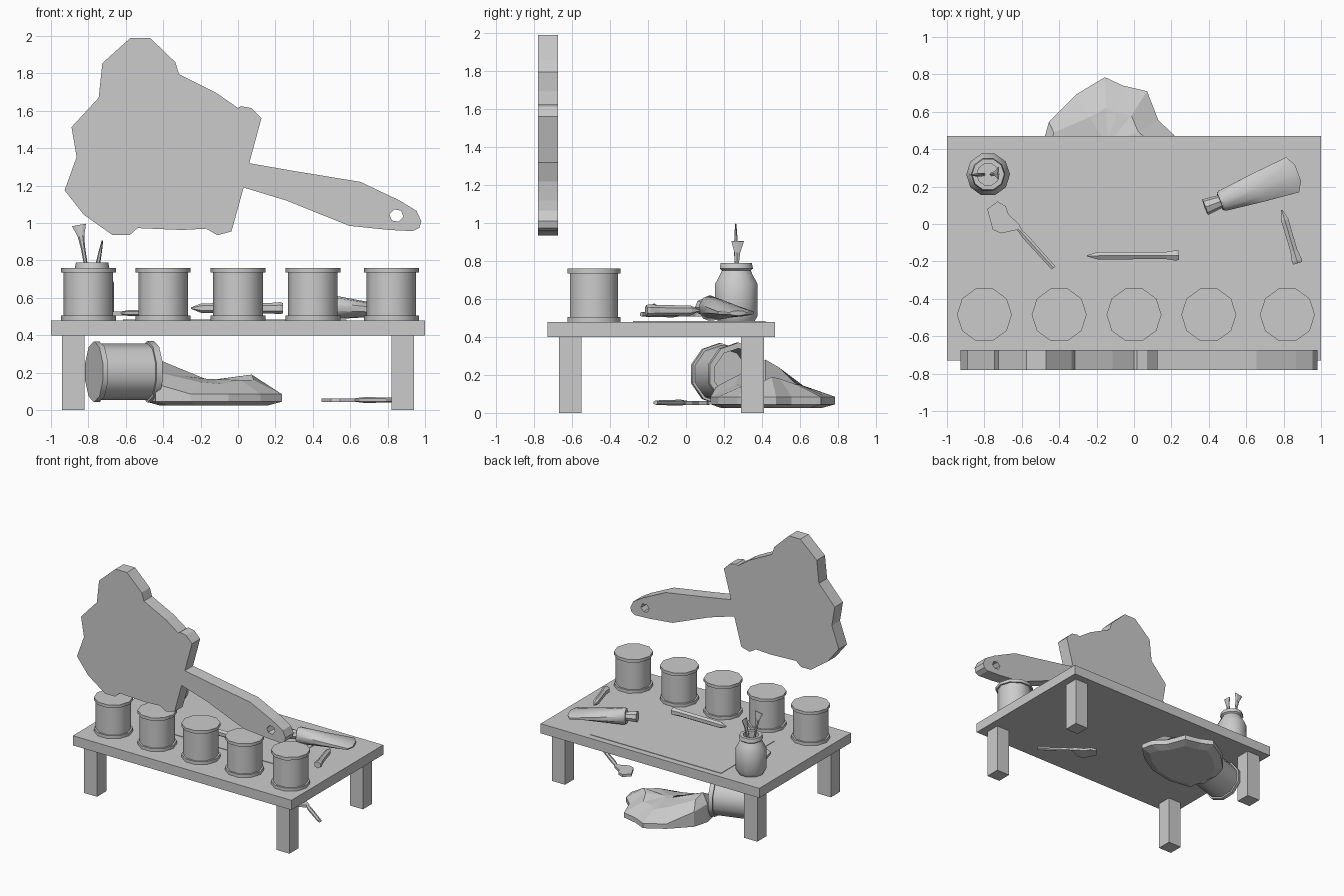
import bpy, bmesh
from math import sin, cos, tau, radians, atan2
from mathutils import Matrix, Vector

if "Cube" in bpy.data.objects:
    bpy.data.objects.remove(bpy.data.objects["Cube"])


def finish(name, bm, smooth=None):
    bmesh.ops.recalc_face_normals(bm, faces=bm.faces)
    me = bpy.data.meshes.new(name)
    bm.to_mesh(me)
    bm.free()
    ob = bpy.data.objects.new(name, me)
    bpy.context.collection.objects.link(ob)
    if smooth:
        bpy.ops.object.select_all(action='DESELECT')
        ob.select_set(True)
        bpy.context.view_layer.objects.active = ob
        bpy.ops.object.shade_smooth_by_angle(angle=radians(smooth))
    return ob


def box(name, x0, x1, y0, y1, z0, z1):
    bm = bmesh.new()
    m = Matrix.Translation(((x0 + x1) / 2, (y0 + y1) / 2, (z0 + z1) / 2))
    bmesh.ops.create_cube(bm, size=1, matrix=m @ Matrix.Diagonal((x1 - x0, y1 - y0, z1 - z0, 1)))
    return finish(name, bm)


def skin(name, rings, smooth=None):
    """Closed solid through a list of equal-length point rings."""
    bm = bmesh.new()
    rows = [[bm.verts.new(p) for p in r] for r in rings]
    n = len(rows[0])
    for a, b in zip(rows, rows[1:]):
        for i in range(n):
            j = (i + 1) % n
            bm.faces.new((a[i], a[j], b[j], b[i]))
    bm.faces.new(rows[0][::-1])
    bm.faces.new(rows[-1])
    return finish(name, bm, smooth)


def loft(name, mat, n, sections, smooth=None):
    """Sections are (distance along local z, radius x, radius y)."""
    return skin(name, [[mat @ Vector((rx * cos(tau * i / n), ry * sin(tau * i / n), d))
                        for i in range(n)] for d, rx, ry in sections], smooth)


def aim(a, b):
    """Matrix at a with local z towards b and local x vertical-ish."""
    z = (Vector(b) - Vector(a)).normalized()
    side = Vector((0, 0, 1)).cross(z).normalized()
    up = z.cross(side)
    m = Matrix((up, side, z)).transposed().to_4x4()
    return Matrix.Translation(a) @ m


# Table
box("table_top", -1, 1, -0.73, 0.47, 0.40, 0.48)
for sx in (-0.88, 0.88):
    for name, y in (("front", -0.61), ("back", 0.35)):
        box(name + "_leg", sx - 0.06, sx + 0.06, y - 0.06, y + 0.06, 0, 0.40)
box("paper_sheet", -0.615, 0.58, -0.28, 0.42, 0.478, 0.484)

# Row of paint cans
can = [(0, .147), (.025, .147), (.025, .133), (.255, .133), (.255, .147), (.28, .147)]
for x in (-0.8, -0.4, 0, 0.4, 0.82):
    loft("paint_can", Matrix.Translation((x, -0.485, 0.48)), 10, [(d, r, r) for d, r in can], 40)

# Large flat paintbrush sign with a hole in the handle
outline = [(-.575, 1.99), (-.47, 1.99), (-.335, 1.86), (-.315, 1.795), (-.115, 1.695), (0, 1.615),
           (.015, 1.625), (.07, 1.615), (.125, 1.56), (.06, 1.32), (.29, 1.28), (.655, 1.22),
           (.865, 1.12), (.955, 1.065), (.98, 1.01), (.97, .975), (.935, .957), (.81, .963),
           (.595, .985), (.26, 1.12), (.03, 1.19), (-.035, .955), (-.11, .935), (-.17, .97),
           (-.30, .963), (-.537, .973), (-.58, .935), (-.67, .935), (-.825, 1.045), (-.927, 1.175),
           (-.863, 1.353), (-.89, 1.513), (-.745, 1.67), (-.725, 1.855)]
hole = [(.847 + .038 * cos(tau * i / 6 - .2), 1.04 + .035 * sin(tau * i / 6 - .2)) for i in range(6)]
bm = bmesh.new()
for loop in (outline, hole):
    vs = [bm.verts.new((x, -0.78, z)) for x, z in loop]
    for i, v in enumerate(vs):
        bm.edges.new((v, vs[(i + 1) % len(vs)]))
bmesh.ops.triangle_fill(bm, edges=bm.edges[:], use_beauty=True, use_dissolve=False)
ext = bmesh.ops.extrude_face_region(bm, geom=bm.faces[:], use_keep_orig=True)
bmesh.ops.translate(bm, vec=(0, 0.107, 0), verts=[v for v in ext["geom"] if isinstance(v, bmesh.types.BMVert)])
finish("brush_sign", bm)

# Water jar, hollow, with brushes standing in it
jar = [(0, .1), (.03, .117), (.2, .117), (.245, .092), (.27, .08), (.28, .092), (.31, .086),
       (.31, .06), (.24, .06)]
loft("brush_jar", Matrix.Translation((-0.78, 0.265, 0.48)), 10, [(d, r, r) for d, r in jar], 40)


def small_brush(name, a, b, flat_x):
    m, length = aim(a, b), (Vector(b) - Vector(a)).length
    m = Matrix.Translation(a) @ Vector((0, 0, 1)).rotation_difference(Vector(b) - Vector(a)).to_matrix().to_4x4()
    secs = [(0, .008, .008), (length - .12, .012, .012), (length - .06, .018, .009), (length, .038, .004)]
    if not flat_x:
        secs = [(d, ry, rx) for d, rx, ry in secs]
    loft(name, m, 6, secs)


small_brush("wide_brush", (-0.80, 0.265, 0.70), (-0.85, 0.262, 0.99), True)
small_brush("short_brush", (-0.765, 0.265, 0.70), (-0.725, 0.272, 0.905), False)

# Paint tube: round shoulder flattening to a wide crimp
m = aim((0.38, 0.09, 0.558), (0.88, 0.275, 0.525))
loft("tube_cap", m, 8, [(0, .045, .045), (.075, .036, .036), (.1, .036, .036)])
loft("paint_tube", m, 10, [(.085, .06, .05), (.1, .068, .06), (.3, .045, .085), (.5, .02, .105),
                           (.53, .013, .05)], 35)

# Pencils
for a, b in (((-0.25, -0.17, 0.545), (0.24, -0.168, 0.545)), ((0.79, 0.075, 0.54), (0.875, -0.21, 0.54))):
    L = (Vector(b) - Vector(a)).length
    loft("pencil", aim(a, b), 6, [(0, .004, .004), (.055, .026, .023), (L - .07, .028, .022),
                                 (L - .015, .032, .032), (L, .028, .028)])


# Palette knives, one on the table and one fallen beneath it
def palette_knife(name, mat):
    head = [(-.785, .08), (-.73, .12), (-.685, .095), (-.67, .05), (-.615, .0), (-.595, -.04),
            (-.62, -.03), (-.71, -.05), (-.755, -.03)]
    skin(name + "_blade", [[mat @ Vector((x, y, z)) for x, y in head] for z in (0, .02)])
    loft(name + "_handle", mat @ aim((-.62, -.025, .012), (-.43, -.235, .012)), 6,
         [(0, .01, .009), (.06, .016, .017), (.283, .012, .015)])


palette_knife("table_knife", Matrix.Translation((0, 0, 0.507)))
palette_knife("fallen_knife", Matrix.Translation((0.86, -0.165, 0.042)) @ Matrix.Rotation(radians(12), 4, 'Z')
              @ Matrix.Translation((0.43, 0.24, 0)))

# Tipped-over open can
m = aim((-0.77, 0.175, 0.205), (-0.455, 0.275, 0.205))
tipped = [(0, .163), (.03, .163), (.03, .15), (.3, .15), (.3, .165), (.335, .165), (.335, .135), (.06, .135)]
loft("tipped_can", m, 10, [(d, r, r) for d, r in tipped], 40)

# Spilled paint: low outline rising to a ridge that runs from the can mouth
spill = [(-.44, .16, .20), (-.25, .13, .15), (-.05, .17, .14), (.12, .27, .16), (.235, .38, .16),
         (.215, .475, .19), (.13, .555, .18), (.07, .71, .15), (-.06, .74, .15), (-.155, .785, .14),
         (-.305, .695, .16), (-.455, .545, .24), (-.49, .42, .28)]
cx, cy = -0.14, 0.42
skin("paint_spill", [
    [(cx + .8 * (x - cx), cy + .8 * (y - cy), .025) for x, y, h in spill],
    [(x, y, .045) for x, y, h in spill],
    [(x, y, .085 if x > -.4 else h * .7) for x, y, h in spill],
    [(cx + .6 * (x - cx) - (.1 if x < -.4 else 0), cy + .55 * (y - cy), h) for x, y, h in spill],
    [(cx + .1 * (x - cx), cy + .1 * (y - cy), .165) for x, y, h in spill]])
